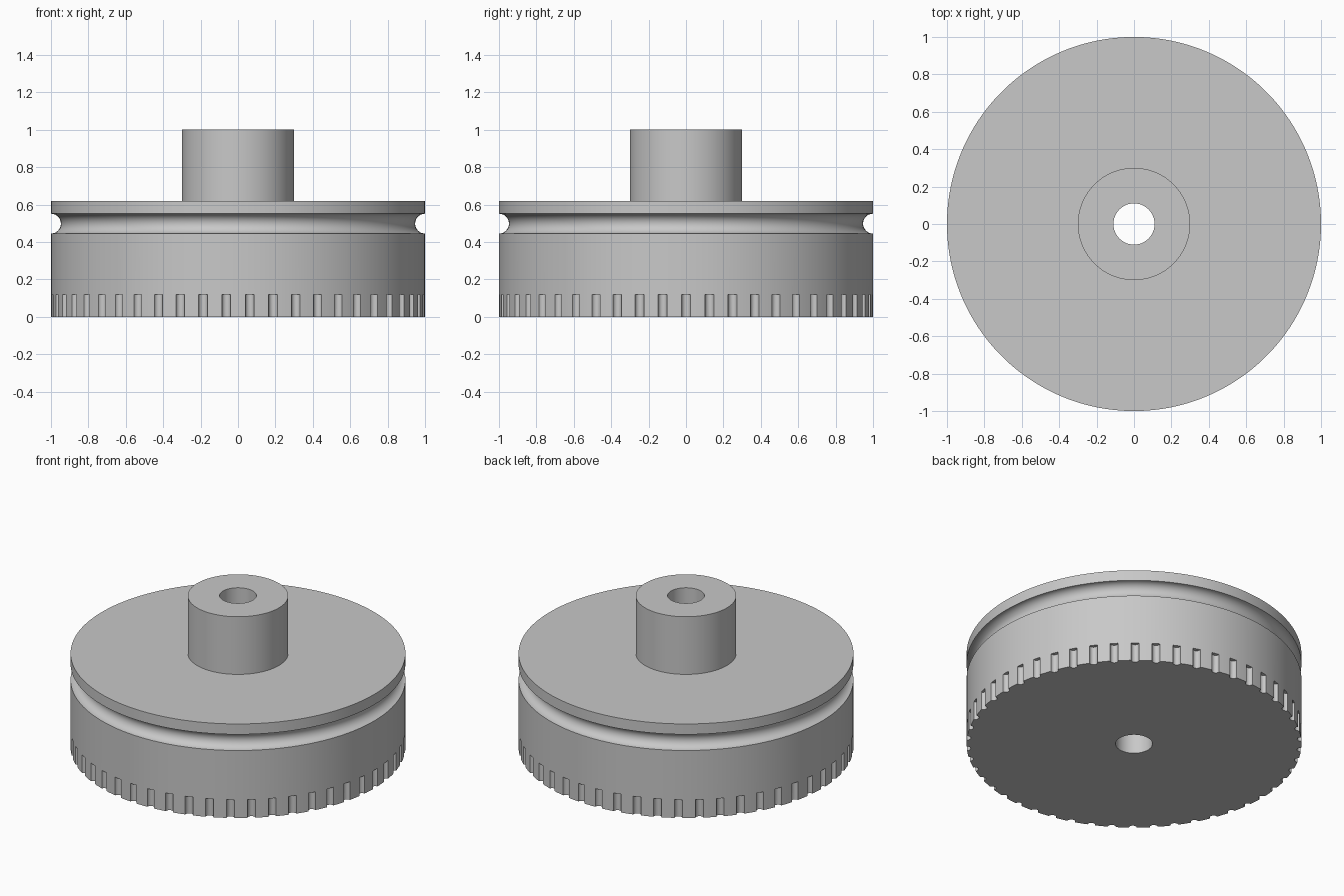
import bpy, bmesh
from math import sin, cos, pi, tau
from mathutils import Matrix

default_cube = bpy.data.objects.get("Cube")
if default_cube:
    bpy.data.objects.remove(default_cube, do_unlink=True)

SEGMENTS = 150
NOTCHES = 50
BORE, HUB, RIM = 0.11, 0.3, 1.0
DECK, HEIGHT = 0.62, 1.0
GROOVE_Z, GROOVE_R = 0.498, 0.053
NOTCH_R, NOTCH_TOP = 0.024, 0.12

grey = bpy.data.materials.new("plain grey")
grey.use_nodes = True
colour = (0.58, 0.58, 0.58, 1)
grey.diffuse_color = colour
grey.node_tree.nodes["Principled BSDF"].inputs["Base Color"].default_value = colour


def make_object(name, bm):
    bmesh.ops.recalc_face_normals(bm, faces=bm.faces)
    mesh = bpy.data.meshes.new(name)
    bm.to_mesh(mesh)
    bm.free()
    mesh.materials.append(grey)
    obj = bpy.data.objects.new(name, mesh)
    bpy.context.collection.objects.link(obj)
    return obj


def lathe(name, profile):
    """Revolve a closed (radius, z) outline around the z axis."""
    bm = bmesh.new()
    rings = [[bm.verts.new((r * cos(tau * i / SEGMENTS), r * sin(tau * i / SEGMENTS), z))
              for r, z in profile] for i in range(SEGMENTS)]
    n = len(profile)
    for i in range(SEGMENTS):
        a, b = rings[i], rings[(i + 1) % SEGMENTS]
        for j in range(n):
            k = (j + 1) % n
            bm.faces.new((a[j], b[j], b[k], a[k]))
    return make_object(name, bm)


# Wheel with hub, through bore and half-round belt groove
steps = 16
groove = [(RIM - GROOVE_R * sin(pi * i / steps), GROOVE_Z - GROOVE_R * cos(pi * i / steps))
          for i in range(steps + 1)]
outline = [(BORE, 0), (RIM, 0)] + groove + [
    (RIM, DECK), (HUB, DECK), (HUB, HEIGHT), (BORE, HEIGHT)]
wheel = lathe("pulley_wheel", outline)

# Round cutters for the notches around the lower rim
bm = bmesh.new()
depth = NOTCH_TOP + 0.1
for i in range(NOTCHES):
    place = (Matrix.Rotation(tau * i / NOTCHES, 4, 'Z')
             @ Matrix.Translation((RIM, 0, NOTCH_TOP - depth / 2)))
    bmesh.ops.create_cone(bm, cap_ends=True, segments=20, radius1=NOTCH_R,
                          radius2=NOTCH_R, depth=depth, matrix=place)
cutter = make_object("notch_cutter", bm)
cutter.hide_render = True

# Cut the notches, then discard the cutter
cut = wheel.modifiers.new("rim notches", 'BOOLEAN')
cut.operation = 'DIFFERENCE'
cut.solver = 'EXACT'
cut.object = cutter
bpy.ops.object.select_all(action='DESELECT')
wheel.select_set(True)
bpy.context.view_layer.objects.active = wheel
bpy.ops.object.modifier_apply(modifier=cut.name)
bpy.data.objects.remove(cutter, do_unlink=True)

bpy.ops.object.shade_smooth_by_angle(angle=pi / 6)
